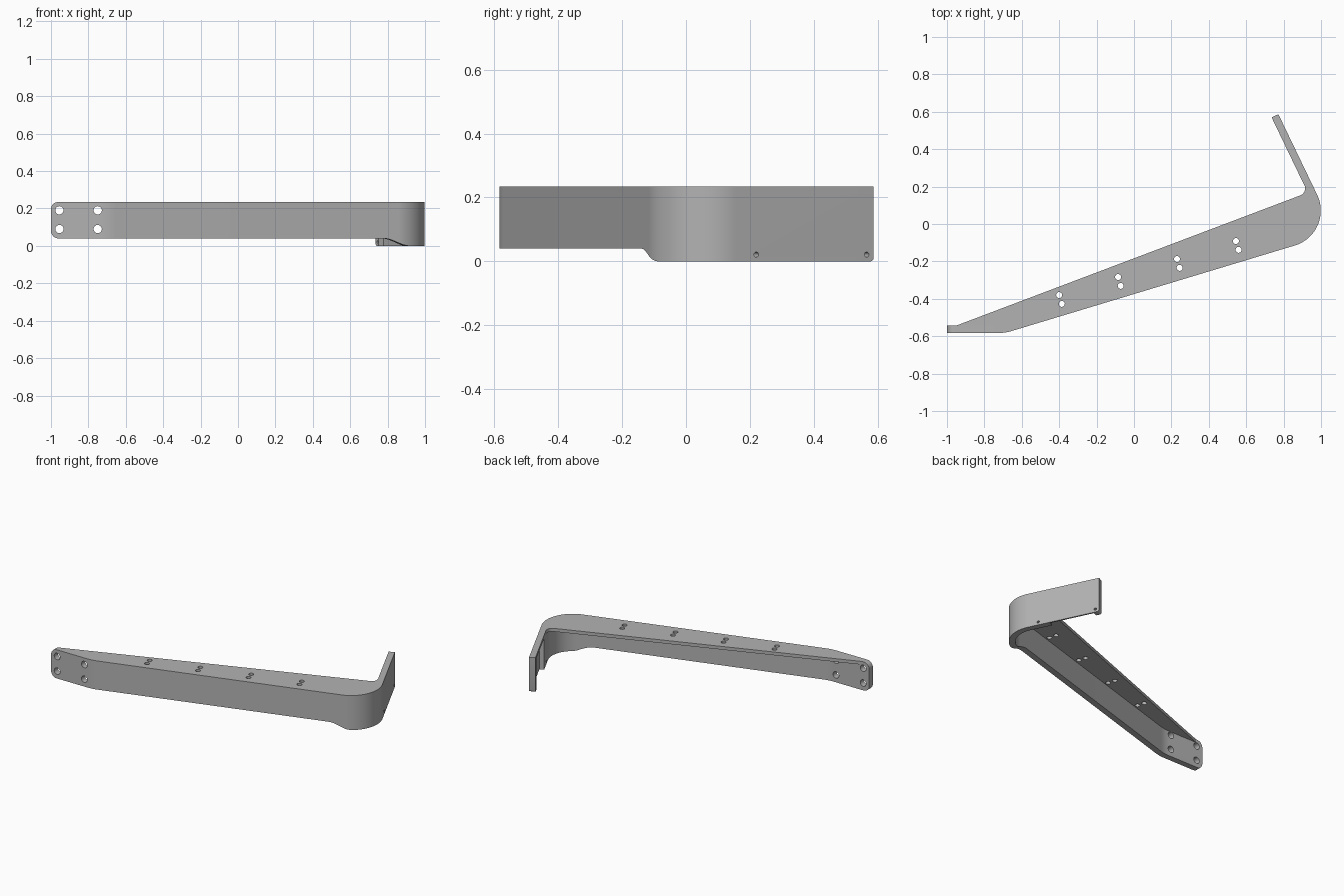
import bpy, bmesh, math
from mathutils import Vector, Matrix

if "Cube" in bpy.data.objects:
    bpy.data.objects.remove(bpy.data.objects["Cube"])

TOP, T, PLATE_Z, R_END = 0.235, 0.04, 0.213, 0.04

grey = bpy.data.materials.new("grey")
grey.diffuse_color = (0.45, 0.45, 0.45, 1)
grey.use_nodes = True
grey.node_tree.nodes["Principled BSDF"].inputs["Base Color"].default_value = grey.diffuse_color


def finish(bm, name):
    bmesh.ops.recalc_face_normals(bm, faces=bm.faces)
    me = bpy.data.meshes.new(name)
    bm.to_mesh(me)
    bm.free()
    ob = bpy.data.objects.new(name, me)
    bpy.context.collection.objects.link(ob)
    me.materials.append(grey)
    return ob


def fillet(a, c, b, length, n):
    """Arc points replacing corner c, tangent to both legs."""
    u, v = (a - c).normalized(), (b - c).normalized()
    half = u.angle(v) / 2
    r = length * math.tan(half)
    centre = c + (u + v).normalized() * (length / math.cos(half))
    p, q = c + u * length - centre, c + v * length - centre
    sweep = math.pi - 2 * half
    return [centre + (p * math.sin((1 - i / n) * sweep) + q * math.sin(i / n * sweep)) / math.sin(sweep)
            for i in range(n + 1)]


def cut(ob, cutter):
    mod = ob.modifiers.new("cut", 'BOOLEAN')
    mod.operation, mod.solver, mod.object = 'DIFFERENCE', 'EXACT', cutter
    bpy.context.view_layer.objects.active = ob
    bpy.ops.object.modifier_apply(modifier=mod.name)
    bpy.data.objects.remove(cutter)


def drills(holes, r, depth, direction):
    """Cutter made of several parallel cylinders."""
    bm = bmesh.new()
    rot = Vector(direction).to_track_quat('Z', 'Y').to_matrix().to_4x4()
    for h in holes:
        bmesh.ops.create_cone(bm, cap_ends=True, segments=24, radius1=r, radius2=r,
                              depth=depth, matrix=Matrix.Translation(h) @ rot)
    ob = finish(bm, "drill")
    ob.hide_render = True
    return ob


# Outer path of the band, seen from above
V = Vector
start, bend, corner, tip = V((-1, -0.583)), V((-0.69, -0.583)), V((1.078, -0.049)), V((0.772, 0.587))
arm = (corner - tip).normalized()
arm_in = V((arm.y, -arm.x))
path = [start + V((R_END * (1 - math.cos(i * math.pi / 16)), 0)) for i in range(9)]
path += fillet(start, bend, corner, 0.04, 6)
path += [bend.lerp(corner, (x - bend.x) / (corner.x - bend.x)) for x in
         [0.77 + 0.01 * i for i in range(9)]]
path += fillet(bend, corner, tip, 0.228, 32)
path += [tip + arm * d for d in (0.012, 0.008, 0.004, 0.0015, 0)]


def inward(i):
    a = path[max(i - 1, 0)]
    b = path[min(i + 1, len(path) - 1)]
    d1 = (path[i] - a).normalized() if i else (b - path[i]).normalized()
    d2 = (b - path[i]).normalized() if i < len(path) - 1 else d1
    d = (d1 + d2).normalized()
    return V((-d.y, d.x)) * T


inner = [p + inward(i) for i, p in enumerate(path)]


def z_range(p):
    # Rounded free end, dropped skirt around the bend, eased tip corner
    lo, hi = 0.04, TOP
    if p.x < start.x + R_END:
        k = R_END - math.sqrt(max(0, R_END ** 2 - (start.x + R_END - p.x) ** 2))
        lo, hi = lo + k, hi - k
    elif p.y > 0.0 or p.x > 0.92:
        lo = 0.0
    elif p.x > 0.78:
        t = (p.x - 0.78) / 0.14
        lo = 0.04 * (1 - t * t * (3 - 2 * t))
    d = (p - tip).dot(arm)
    if p.y > 0.3 and d < 0.012:
        lo = 0.012 - math.sqrt(max(0, 0.012 ** 2 - (0.012 - d) ** 2))
    return lo, hi


# Bent band
bm = bmesh.new()
rings = []
for o, n in zip(path, inner):
    lo, hi = z_range(o)
    rings.append([bm.verts.new((q.x, q.y, z)) for q, z in ((o, lo), (o, hi), (n, hi), (n, lo))])
for a, b in zip(rings, rings[1:]):
    for k in range(4):
        bm.faces.new((a[k], a[(k + 1) % 4], b[(k + 1) % 4], b[k]))
bm.faces.new(rings[0])
bm.faces.new(rings[-1])
band = finish(bm, "bent_band")

# Mounting holes in the free end
cut(band, drills([(x, -0.56, z) for x in (-0.955, -0.75) for z in (0.09, 0.19)], 0.022, 0.2, (0, 1, 0)))

# Recess on the inside of the short arm
tip_in = tip + arm_in * T
if (tip_in - inner[-1]).length > 0.01:
    arm_in = -arm_in
    tip_in = tip + arm_in * T
bm = bmesh.new()
corners = [tip + arm * d + arm_in * w for d, w in
           ((0.037, 0.01), (0.333, 0.01), (0.333, 0.08), (0.037, 0.08))]
f = bm.faces.new([bm.verts.new((c.x, c.y, -0.05)) for c in corners])
ext = bmesh.ops.extrude_face_region(bm, geom=[f])
bmesh.ops.translate(bm, vec=(0, 0, PLATE_Z + 0.05),
                    verts=[v for v in ext["geom"] if isinstance(v, bmesh.types.BMVert)])
cut(band, finish(bm, "recess_cutter"))

# Small screw holes at both ends of the short arm
spots = []
for y in (0.565, 0.22):
    p = tip + arm * ((tip.y - y) / -arm.y) + arm_in * 0.02
    spots.append((p.x, p.y, 0.021))
cut(band, drills(spots, 0.008, 0.12, (arm_in.x, arm_in.y, 0)))

# Top plate filling the inside of the bend
edge_start = V((-0.95, -0.543))
meet = V((0.929, 0.168))
outline = [edge_start] + [p for p in inner if p.x > -0.945 and p.y < 0.16]
outline += fillet(tip_in, meet, edge_start, 0.042, 8)
bm = bmesh.new()
f = bm.faces.new([bm.verts.new((p.x, p.y, PLATE_Z)) for p in outline])
ext = bmesh.ops.extrude_face_region(bm, geom=[f])
bmesh.ops.translate(bm, vec=(0, 0, TOP - PLATE_Z),
                    verts=[v for v in ext["geom"] if isinstance(v, bmesh.types.BMVert)])
plate = finish(bm, "top_plate")

# Four pairs of holes through the plate
pairs = []
for i in range(4):
    x, y = -0.4 + 0.315 * i, -0.38 + 0.0963 * i
    pairs += [(x, y, 0.22), (x + 0.014, y - 0.047, 0.22)]
cut(plate, drills(pairs, 0.016, 0.2, (0, 0, 1)))

# Smooth the curves, keep hard edges
for ob in (band, plate):
    bpy.ops.object.select_all(action='DESELECT')
    ob.select_set(True)
    bpy.context.view_layer.objects.active = ob
    bpy.ops.object.shade_smooth_by_angle(angle=math.radians(30))
